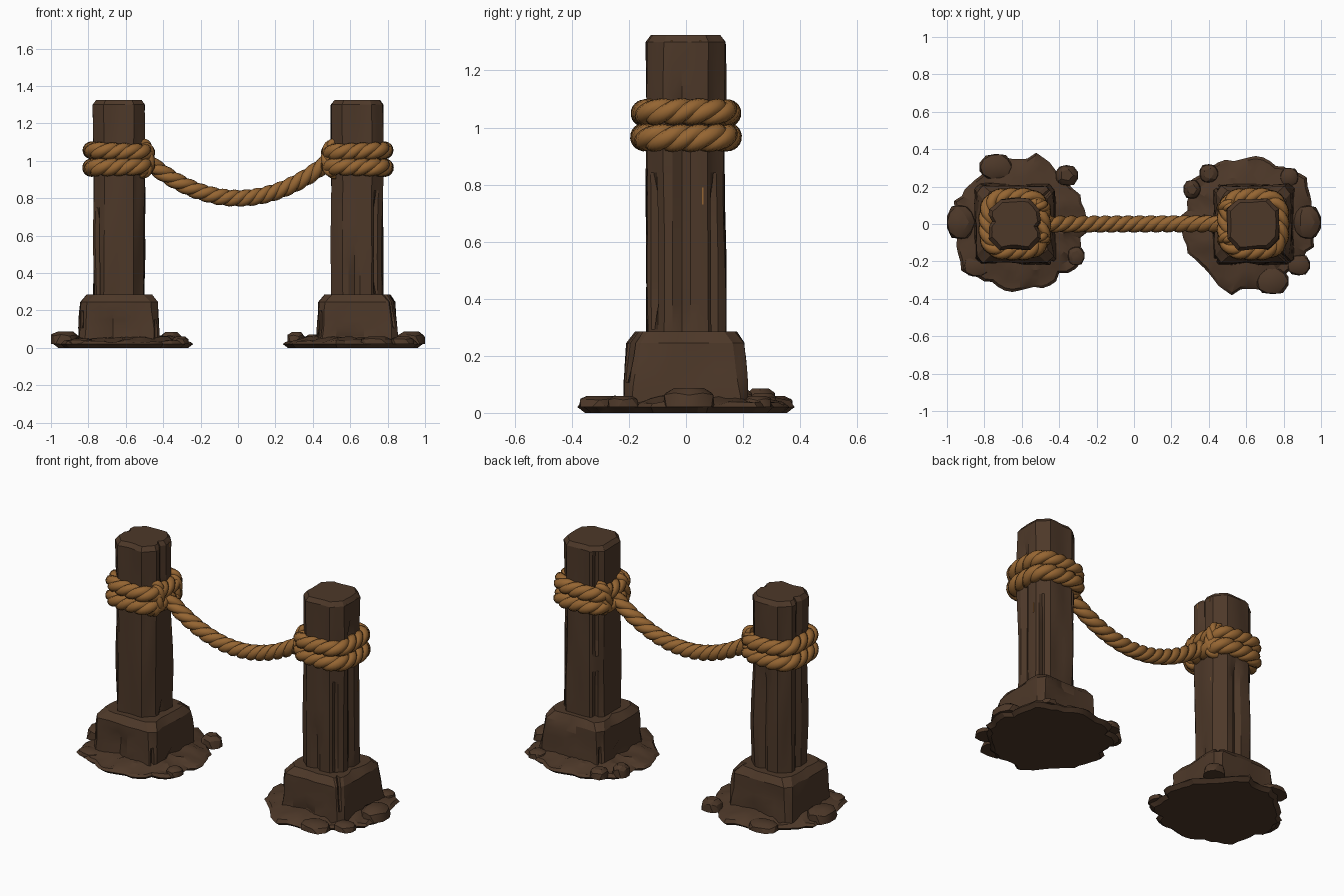
import bpy, bmesh, math, random
from mathutils import Vector, noise

if "Cube" in bpy.data.objects:
    bpy.data.objects.remove(bpy.data.objects["Cube"])

random.seed(4)


def material(name, rgb):
    m = bpy.data.materials.new(name)
    m.diffuse_color = (*rgb, 1)
    m.use_nodes = True
    m.node_tree.nodes["Principled BSDF"].inputs["Base Color"].default_value = m.diffuse_color
    return m


WOOD = material("dark brown wood", (0.075, 0.040, 0.022))
ROPE = material("tan rope", (0.30, 0.130, 0.032))


def finish(bm, name, mat, angle=30):
    bmesh.ops.recalc_face_normals(bm, faces=bm.faces)
    me = bpy.data.meshes.new(name)
    bm.to_mesh(me)
    bm.free()
    me.materials.append(mat)
    ob = bpy.data.objects.new(name, me)
    bpy.context.collection.objects.link(ob)
    bpy.ops.object.select_all(action='DESELECT')
    ob.select_set(True)
    bpy.context.view_layer.objects.active = ob
    bpy.ops.object.shade_smooth_by_angle(angle=math.radians(angle))
    return ob


def skin(bm, rings, closed=False):
    """Join rings of points into a tube, capped unless closed."""
    vs = [[bm.verts.new(p) for p in r] for r in rings]
    n = len(vs[0])
    for k in range(len(vs) if closed else len(vs) - 1):
        a, b = vs[k], vs[(k + 1) % len(vs)]
        for i in range(n):
            j = (i + 1) % n
            bm.faces.new((a[i], a[j], b[j], b[i]))
    if not closed:
        bm.faces.new(vs[0][::-1])
        bm.faces.new(vs[-1])


def hewn_prism(name, cx, levels, sub, rough, grain, seed, steps):
    """Chamfered square column; levels are (z, half width, chamfer)."""
    full = []
    for (z0, h0, c0), (z1, h1, c1) in zip(levels, levels[1:]):
        s = max(1, round((z1 - z0) / steps))
        full += [(z0 + (z1 - z0) * k / s, h0 + (h1 - h0) * k / s,
                  c0 + (c1 - c0) * k / s) for k in range(s)]
    full.append(levels[-1])
    rings = []
    for z, h, c in full:
        k = h - c
        corners = [(h, -k), (h, k), (k, h), (-k, h), (-h, k), (-h, -k), (-k, -h), (k, -h)]
        ring = []
        for i in range(8):
            a, b = Vector(corners[i]), Vector(corners[(i + 1) % 8])
            for s in range(sub):
                p = a.lerp(b, s / sub)
                q = Vector((p.x * 12 + seed, p.y * 12, z * grain))
                d = noise.noise(q) * rough
                # occasional deep crack running up the face
                if s == sub // 2 and noise.noise(q * 0.7 + Vector((9, 3, 1))) > 0.12:
                    d -= rough * 1.8
                p *= 1 + min(d, rough * .5) / h
                ring.append((cx + p.x, p.y, z))
        rings.append(ring)
    bm = bmesh.new()
    skin(bm, rings)
    return finish(bm, name, WOOD, 22)


def rope(name, pts, r, turns, up, closed=False):
    """Sweep a three-lobed twisted section along a path."""
    n, rings = len(pts), []
    up = Vector(up)
    for i, p in enumerate(pts):
        if closed:
            t = pts[(i + 1) % n] - pts[i - 1]
        else:
            t = pts[min(i + 1, n - 1)] - pts[max(i - 1, 0)]
        u = t.cross(up).normalized()
        v = u.cross(t).normalized()
        tw = 2 * math.pi * turns * i / (n if closed else n - 1)
        ring = []
        for k in range(18):
            a = 2 * math.pi * k / 18
            rr = r * (0.77 + 0.23 * abs(math.cos(1.5 * a)) ** 0.6)
            ring.append(p + u * rr * math.cos(a + tw) + v * rr * math.sin(a + tw))
        rings.append(ring)
    bm = bmesh.new()
    skin(bm, rings, closed)
    return finish(bm, name, ROPE, 40)


def mud_patch(name, cx, s):
    """Low ragged mound of earth under a post."""
    rings, n = [], 56
    for f, z in ((0.93, 0.0), (0.97, 0.012), (1.0, 0.02), (0.96, 0.034), (0.84, 0.04),
                 (0.72, 0.055), (0.5, 0.06)):
        ring = []
        for i in range(n):
            a = 2 * math.pi * i / n
            d = Vector((math.cos(a), math.sin(a), 0))
            rad = 0.355 + 0.05 * noise.noise(d * 2.2 + Vector((3, 1, 0)))
            rad += 0.035 * noise.noise(d * 7) + 0.035 * math.exp(-(a - 0.15) ** 2 * 12)
            zz = z + (0.016 * noise.noise(d * 8 * f + Vector((0, 5, f * 3))) if z > 0.03 else 0)
            ring.append((cx + s * d.x * rad * f, s * d.y * rad * f, zz))
        rings.append(ring)
    bm = bmesh.new()
    skin(bm, rings)
    finish(bm, name, WOOD, 25)


def stone(name, x, y, rx, ry, h):
    bm = bmesh.new()
    bmesh.ops.create_icosphere(bm, subdivisions=2, radius=1)
    for v in bm.verts:
        c = v.co * (1 + 0.12 * noise.noise(v.co * 1.5 + Vector((x * 9, y * 9, 0))))
        m = max(abs(c.x), abs(c.y), 0.01)
        v.co = (x + rx * max(-1, min(1, c.x * 1.1)), y + ry * max(-1, min(1, c.y * 1.1)),
                0.02 + (h - 0.02) * max(0, min(1, c.z * 1.4)))
    finish(bm, name, WOOD, 25)


def coil(cx, z, tilt):
    pts = []
    for i in range(96):
        a = 2 * math.pi * i / 96
        c, s = math.cos(a), math.sin(a)
        q = 0.147 / (abs(c) ** 3.4 + abs(s) ** 3.4) ** (1 / 3.4)
        pts.append(Vector((cx + q * c, q * s, z + tilt * c)))
    return pts


for side, s in (("left", -1), ("right", 1)):
    cx = 0.637 * s
    # post and its footing block
    hewn_prism(side + "_post", cx, [(0.2, 0.136, 0.058), (1.30, 0.136, 0.058),
               (1.325, 0.118, 0.05)], 5, 0.011, 2.2, 3 + s, 0.09)
    hewn_prism(side + "_footing", cx, [(0.01, 0.217, 0.03), (0.06, 0.215, 0.03),
               (0.245, 0.203, 0.035), (0.285, 0.172, 0.04)], 5, 0.014, 8, 7 + s, 0.05)
    mud_patch(side + "_mud", 0.61 * s, s)
    # two rope coils
    rope(side + "_upper_coil", coil(cx, 1.05, 0.006 * s), 0.047, 5, (0, 0, 1), True)
    rope(side + "_lower_coil", coil(cx, 0.967, -0.004 * s), 0.049, 5, (0, 0, 1), True)
    # hitch strands crossing the coils on the inner face
    for k, y in (("front", -0.085), ("back", 0.085)):
        pts = []
        for i in range(25):
            a = math.pi * (i / 24 - 0.5)
            pts.append(Vector((s * (0.525 - 0.05 * math.cos(a) ** 0.6 if i not in (0, 24) else 0.525),
                               y + 0.015 * math.sin(a), 1.012 + 0.078 * math.sin(a))))
        rope(f"{side}_{k}_hitch", pts, 0.032, 1.3, (0, 1, 0))
    # thin bright slivers in the cracks of the post
    for y, z, h in ((0.058, 0.76, 0.06), (0.05, 1.29, 0.03), (-0.05, 1.29, 0.03)):
        bm = bmesh.new()
        bmesh.ops.create_cube(bm, size=1)
        for v in bm.verts:
            v.co = (0.637 * s + 0.134 + v.co.x * 0.006, y + v.co.y * 0.005, z + v.co.z * h)
        finish(bm, side + "_crack_sliver", ROPE)

# sagging rope between the posts
sag = [Vector((x, 0, 0.80 + 0.84 * x * x)) for x in (-0.5 + i / 120 for i in range(121))]
rope("hanging_rope", sag, 0.046, 5.5, (0, 1, 0))

# stones pressed into the mud
for i, st in enumerate([(-0.925, 0.01, 0.075, 0.09, 0.088), (-0.36, 0.26, 0.06, 0.055, 0.085),
                        (-0.74, 0.305, 0.085, 0.07, 0.06), (-0.31, -0.17, 0.045, 0.05, 0.06),
                        (-0.84, -0.22, 0.07, 0.06, 0.05), (0.925, 0.01, 0.075, 0.09, 0.088),
                        (0.40, 0.27, 0.05, 0.05, 0.07), (0.31, 0.185, 0.045, 0.05, 0.085),
                        (0.83, 0.25, 0.05, 0.05, 0.06), (0.88, -0.22, 0.06, 0.055, 0.06),
                        (0.74, -0.305, 0.085, 0.07, 0.06)]):
    stone(f"stone_{i + 1}", *st)
